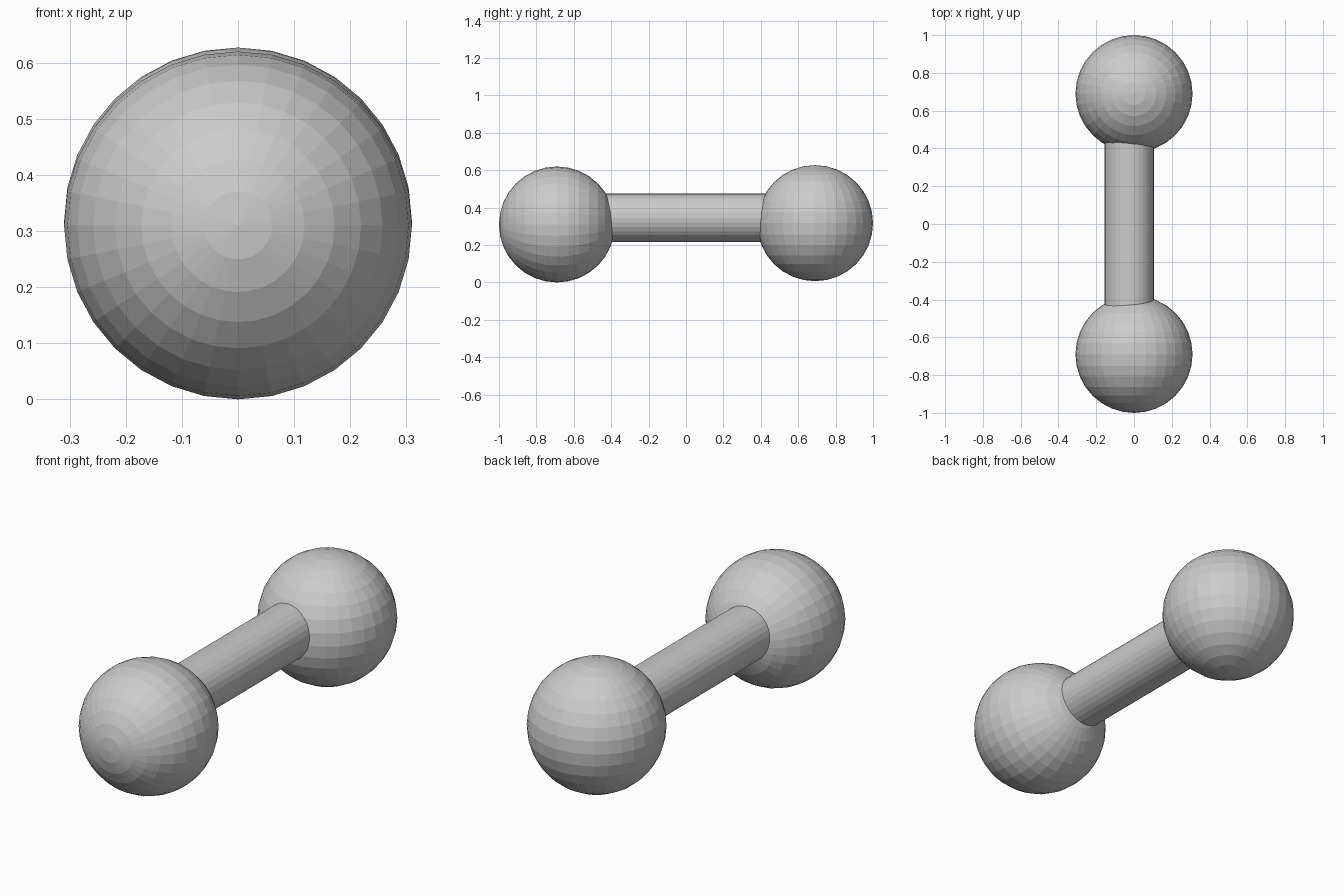
import bpy
from math import radians

if "Cube" in bpy.data.objects:
    bpy.data.objects.remove(bpy.data.objects["Cube"])

RADIUS = 0.31


def ball(name, location, tilt=0):
    bpy.ops.mesh.primitive_uv_sphere_add(
        segments=32, ring_count=16, radius=RADIUS,
        location=location, rotation=(radians(tilt), 0, 0))
    bpy.context.object.name = name


# End weights: the front one has its poles along y, the back one upright
ball("front_weight", (0, -0.69, 0.31), tilt=90)
ball("back_weight", (0, 0.69, 0.317))

# Handle bar, slightly off-centre, ends buried in the weights
bpy.ops.mesh.primitive_cylinder_add(
    vertices=32, radius=0.13, depth=1.1,
    location=(-0.025, 0, 0.345), rotation=(radians(90), 0, 0))
bpy.context.object.name = "handle"
